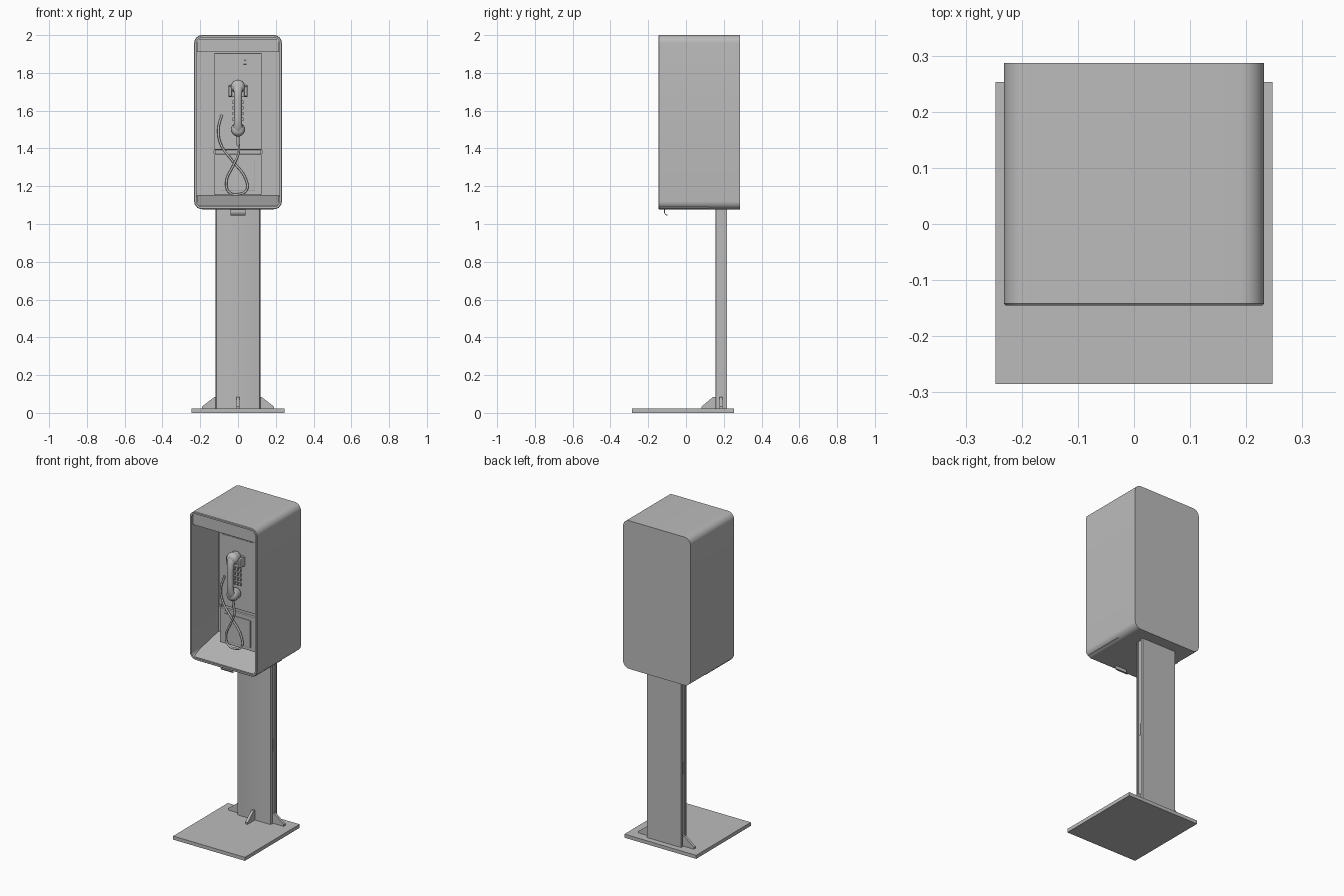
import bpy, bmesh, math
from mathutils import Vector

if "Cube" in bpy.data.objects:
    bpy.data.objects.remove(bpy.data.objects["Cube"], do_unlink=True)

grey = bpy.data.materials.new("plain grey")
grey.use_nodes = True
COLOR = (0.5, 0.5, 0.5, 1)
grey.diffuse_color = COLOR
grey.node_tree.nodes["Principled BSDF"].inputs["Base Color"].default_value = COLOR


def finish(name, bm, bevel=0, smooth=False):
    bmesh.ops.recalc_face_normals(bm, faces=bm.faces)
    mesh = bpy.data.meshes.new(name)
    bm.to_mesh(mesh)
    bm.free()
    mesh.materials.append(grey)
    ob = bpy.data.objects.new(name, mesh)
    bpy.context.collection.objects.link(ob)
    if bevel:
        mod = ob.modifiers.new("bevel", "BEVEL")
        mod.width, mod.segments = bevel, 2
    if smooth:
        bpy.ops.object.select_all(action="DESELECT")
        ob.select_set(True)
        bpy.context.view_layer.objects.active = ob
        bpy.ops.object.shade_smooth_by_angle(angle=math.radians(35))
    return ob


def loft(name, loops, **kw):
    """Skin a list of equal-length point loops and cap both ends."""
    bm = bmesh.new()
    rings = [[bm.verts.new(p) for p in loop] for loop in loops]
    for a, b in zip(rings, rings[1:]):
        for i in range(len(a)):
            j = (i + 1) % len(a)
            bm.faces.new((a[i], a[j], b[j], b[i]))
    bm.faces.new(rings[0])
    bm.faces.new(rings[-1])
    return finish(name, bm, **kw)


def prism(name, points, axis, lo, hi, **kw):
    """Extrude a 2D profile along an axis (0=x, 1=y, 2=z)."""
    def place(p, t):
        q = list(p)
        q.insert(axis, t)
        return q
    return loft(name, [[place(p, t) for p in points] for t in (lo, hi)], **kw)


def box(name, x, y, z, **kw):
    return prism(name, [(x[0], y[0]), (x[1], y[0]), (x[1], y[1]), (x[0], y[1])],
                 2, z[0], z[1], **kw)


def round_rect(x, z0, z1, r, n=8):
    pts = []
    for k, (cx, cz) in enumerate([(x - r, z1 - r), (r - x, z1 - r),
                                  (r - x, z0 + r), (x - r, z0 + r)]):
        for i in range(n + 1):
            a = math.pi / 2 * (k + i / n)
            pts.append((cx + r * math.cos(a), cz + r * math.sin(a)))
    return pts


def tube(name, points, radius):
    cu = bpy.data.curves.new(name, "CURVE")
    cu.dimensions = "3D"
    cu.bevel_depth, cu.bevel_resolution, cu.resolution_u = radius, 3, 8
    cu.use_fill_caps = True
    sp = cu.splines.new("BEZIER")
    sp.bezier_points.add(len(points) - 1)
    for bp, p in zip(sp.bezier_points, points):
        bp.co = p
        bp.handle_left_type = bp.handle_right_type = "AUTO"
    cu.materials.append(grey)
    ob = bpy.data.objects.new(name, cu)
    bpy.context.collection.objects.link(ob)
    return ob


# Base plate and post with a shallow groove down each side
box("base_plate", (-0.247, 0.247), (-0.285, 0.253), (0, 0.022))
half = [(0.105, 0.155), (0.114, 0.158), (0.118, 0.168), (0.118, 0.172),
        (0.111, 0.172), (0.111, 0.203), (0.118, 0.203), (0.118, 0.217)]
prism("post", half + [(-x, y) for x, y in reversed(half)], 2, 0.022, 1.085, smooth=True)

# Gussets and access slots around the post
for side, s in (("left", 1), ("right", -1)):
    prism(side + "_gusset", [(s * 0.108, 0.022), (s * 0.19, 0.022), (s * 0.19, 0.034),
                             (s * 0.125, 0.084), (s * 0.108, 0.084)], 1, 0.178, 0.194)
    box(side + "_slot_cover", sorted((s * 0.109, s * 0.114)), (0.181, 0.194), (0.47, 0.54))
prism("front_gusset", [(0.157, 0.022), (0.083, 0.022), (0.083, 0.034),
                       (0.143, 0.084), (0.157, 0.084)], 0, -0.008, 0.008)

# Hood: rounded shell with an open front
outer = round_rect(0.232, 1.078, 2.0, 0.042)
rim = round_rect(0.229, 1.081, 1.997, 0.039)
inner = round_rect(0.219, 1.091, 1.987, 0.029)
stages = [(outer, 0.287), (outer, -0.142), (rim, -0.145), (inner, -0.145), (inner, 0.12)]
loft("hood", [[(x, y, z) for x, z in pts] for pts, y in stages], smooth=True)
box("header_panel", (-0.218, 0.218), (-0.132, 0.121), (1.91, 1.98))
prism("sloped_shelf", [(-0.138, 1.086), (-0.138, 1.094), (0.121, 1.15), (0.121, 1.086)],
      0, -0.218, 0.218)

# Hooked tab under the hood
prism("hook_tab", [(-0.116, 1.082), (-0.116, 1.06), (-0.109, 1.047), (-0.097, 1.045),
                   (-0.097, 1.049), (-0.107, 1.051), (-0.112, 1.061), (-0.112, 1.082)],
      0, -0.04, 0.04)

# Phone body with its upper and lower covers
box("phone_body", (-0.12, 0.12), (0.012, 0.122), (1.15, 1.9))
box("upper_cover", (-0.125, 0.125), (-0.005, 0.1), (1.392, 1.905), bevel=0.004)
box("lower_cover", (-0.125, 0.125), (-0.003, 0.1), (1.155, 1.37), bevel=0.004)
box("coin_door", (-0.09, 0.09), (-0.008, 0), (1.175, 1.345), bevel=0.002)
box("instruction_plate", (-0.105, 0.105), (-0.008, 0), (1.79, 1.835))
box("coin_slot_plate", (0.045, 0.092), (-0.011, 0), (1.853, 1.859))
box("coin_slot_guide", (0.028, 0.045), (-0.014, 0), (1.845, 1.867), bevel=0.003)
for s in (-1, 1):
    box("hinge", sorted((s * 0.118, s * 0.131)), (0.0, 0.02), (1.372, 1.39))

# Keypad
for row in range(4):
    for col in range(3):
        x, z = (col - 1) * 0.021, 1.555 + row * 0.03
        box("key", (x - 0.007, x + 0.007), (-0.013, -0.004), (z - 0.009, z + 0.009))

# Cradle
box("cradle_back", (-0.05, 0.05), (-0.016, 0), (1.672, 1.735), bevel=0.005)
for s in (-1, 1):
    box("cradle_arm", sorted((s * 0.032, s * 0.05)), (-0.05, -0.01), (1.675, 1.73), bevel=0.006)


# Handset: curved grip with a cup at each end
def oval(c, tilt, w, d, n=20):
    along = Vector((0, math.cos(tilt), math.sin(tilt)))
    return [Vector(c) + Vector((w * math.cos(a), 0, 0)) + along * d * math.sin(a)
            for a in (2 * math.pi * i / n for i in range(n))]


grip = []
for i in range(17):
    t = i / 16 * 2 - 1
    end = abs(t) ** 4
    grip.append(oval((0, -0.078 + 0.025 * t ** 4, 1.613 + 0.125 * t), -t * end * 0.9,
                     0.02 + 0.009 * end, 0.015 + 0.006 * end))
loft("handset_grip", grip, smooth=True)
CUP = [(0.018, -0.078), (0.03, -0.07), (0.036, -0.058), (0.037, -0.045),
       (0.031, -0.028), (0.033, -0.02), (0.03, -0.014)]
for name, z in (("earpiece", 1.727), ("mouthpiece", 1.5)):
    loft(name, [[(r * math.cos(a), y, z + r * math.sin(a))
                 for a in (2 * math.pi * k / 24 for k in range(24))] for r, y in CUP],
         smooth=True)

# Looping cord
tube("cord_sleeve", [(0, -0.048, 1.475), (0, -0.045, 1.44), (0, -0.042, 1.415)], 0.008)
tube("cord", [(0, -0.045, 1.45), (0.004, -0.04, 1.38), (-0.025, -0.035, 1.31),
              (-0.062, -0.03, 1.22), (-0.045, -0.03, 1.167), (0, -0.03, 1.157),
              (0.045, -0.03, 1.18), (0.04, -0.025, 1.24), (-0.03, -0.02, 1.335),
              (-0.09, -0.02, 1.42), (-0.104, -0.02, 1.5), (-0.086, -0.008, 1.578)], 0.006)
